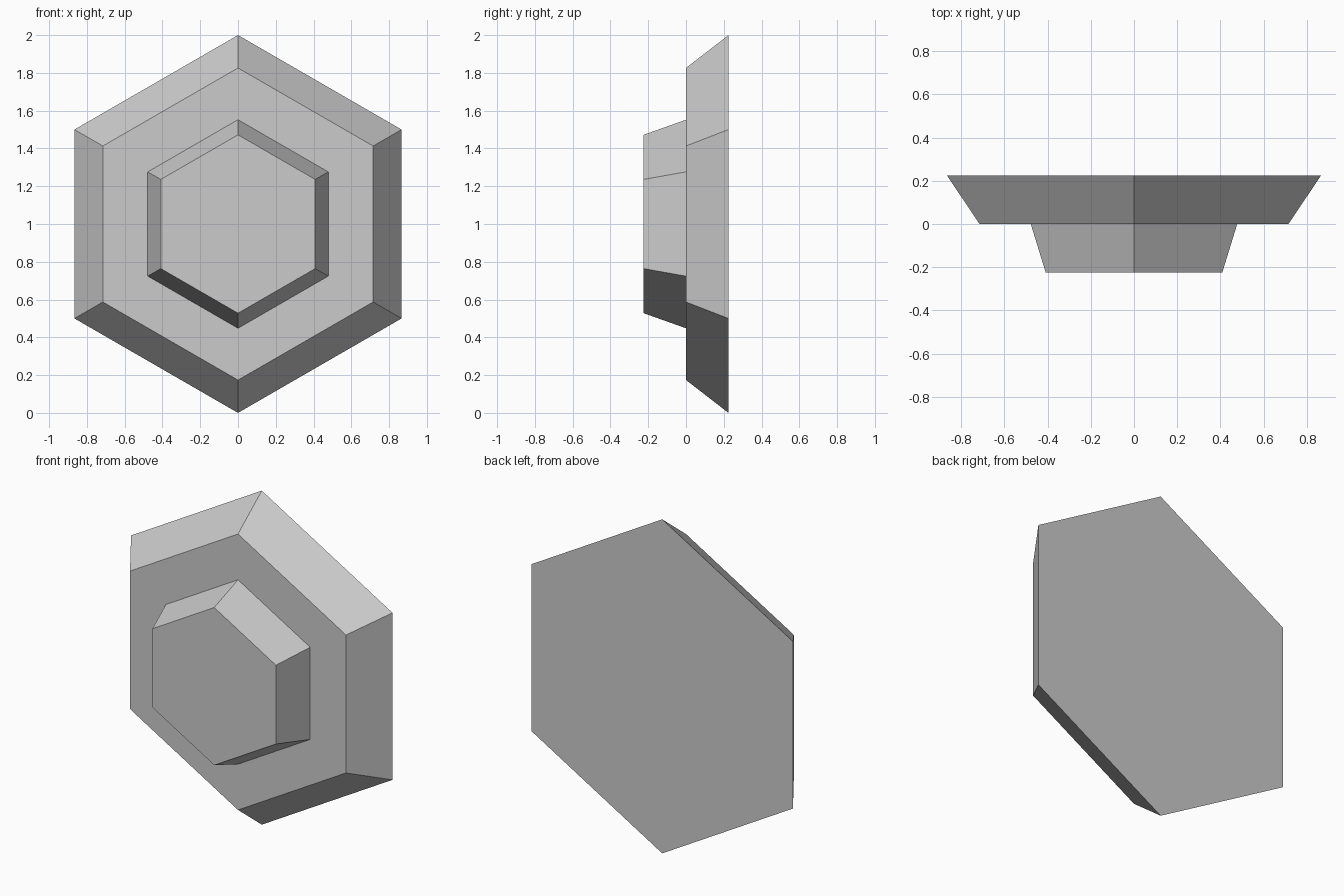
import bpy
import bmesh
from math import pi
from mathutils import Matrix

cube = bpy.data.objects.get("Cube")
if cube:
    bpy.data.objects.remove(cube, do_unlink=True)

# Single plain grey
grey = bpy.data.materials.new("plain grey")
grey.use_nodes = True
colour = (0.6, 0.6, 0.6, 1)
grey.diffuse_color = colour
grey.node_tree.nodes["Principled BSDF"].inputs["Base Color"].default_value = colour

DEPTH = 0.225


def hex_frustum(name, back_radius, front_radius, back_y):
    """Six-sided tapered block, point up, narrowing toward the front."""
    bm = bmesh.new()
    bmesh.ops.create_cone(bm, cap_ends=True, segments=6, radius1=back_radius,
                          radius2=front_radius, depth=DEPTH)
    bm.transform(Matrix.Rotation(pi / 2, 4, "X"))
    mesh = bpy.data.meshes.new(name)
    bm.to_mesh(mesh)
    bm.free()
    mesh.materials.append(grey)
    obj = bpy.data.objects.new(name, mesh)
    obj.location = (0, back_y - DEPTH / 2, 1)
    bpy.context.collection.objects.link(obj)
    return obj


# Wide backing plate, then the raised boss on its front
hex_frustum("base_plate", 1.0, 0.826, DEPTH)
hex_frustum("front_boss", 0.552, 0.472, 0)
